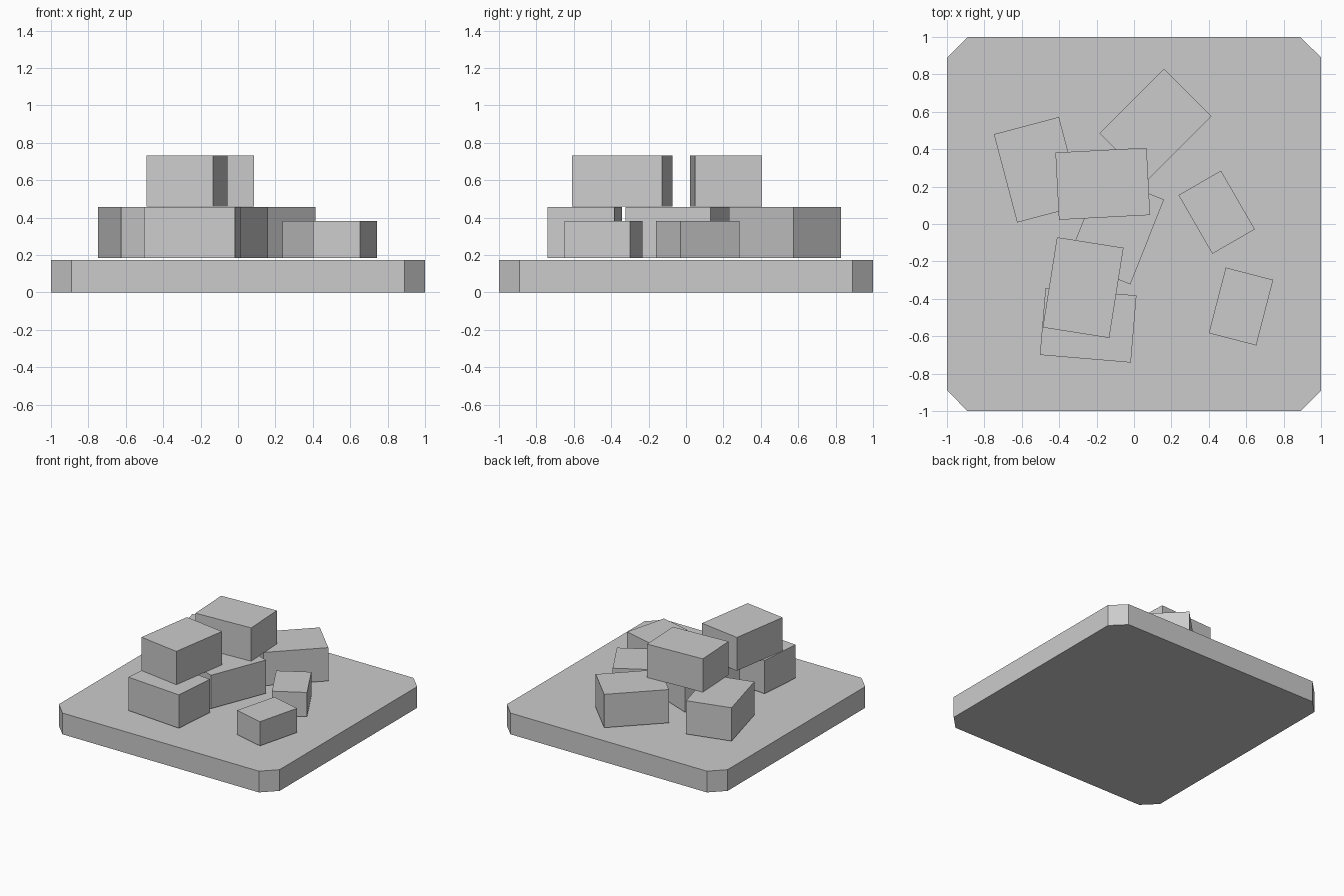
import bpy
import bmesh
from math import radians
from mathutils import Matrix, Vector

if "Cube" in bpy.data.objects:
    bpy.data.objects.remove(bpy.data.objects["Cube"])

grey = bpy.data.materials.new("plain_grey")
grey.use_nodes = True
colour = (0.6, 0.6, 0.6, 1)
grey.diffuse_color = colour
grey.node_tree.nodes["Principled BSDF"].inputs["Base Color"].default_value = colour


def block(name, size, x, y, bottom, turn=0, corner_cut=0):
    """Flat-sided box standing at a given height, optionally with cut upright corners."""
    bm = bmesh.new()
    bmesh.ops.create_cube(bm, size=1, matrix=Matrix.Diagonal(Vector(size)).to_4x4())
    if corner_cut:
        uprights = [e for e in bm.edges
                    if abs(e.verts[0].co.z - e.verts[1].co.z) > size[2] / 2]
        bmesh.ops.bevel(bm, geom=uprights, offset=corner_cut, segments=1,
                        affect='EDGES')
    mesh = bpy.data.meshes.new(name)
    bm.to_mesh(mesh)
    bm.free()
    mesh.materials.append(grey)
    obj = bpy.data.objects.new(name, mesh)
    obj.location = (x, y, bottom + size[2] / 2)
    obj.rotation_euler.z = radians(turn)
    bpy.context.collection.objects.link(obj)


# Base slab with cut corners
block("base_slab", (2, 2, 0.174), 0, 0, 0, corner_cut=0.11)

large = (0.36, 0.488, 0.273)
small = (0.262, 0.362, 0.198)
floor, upper = 0.184, 0.459

# Large crates on the slab
block("crate_back_right", large, -0.513, 0.29, floor, 14.8)
block("crate_back", large, 0.115, 0.53, floor, -45)
block("crate_middle", large, -0.097, -0.03, floor, -21.6)
block("crate_front", large, -0.245, -0.541, floor, 85.2)

# Large crates stacked on top
block("crate_top_back", large, -0.167, 0.215, upper, 93)
block("crate_top_front", large, -0.272, -0.34, upper, -9)

# Small crates
block("small_crate_back", small, 0.442, 0.063, floor, 30)
block("small_crate_front", small, 0.572, -0.441, floor, -14.5)
